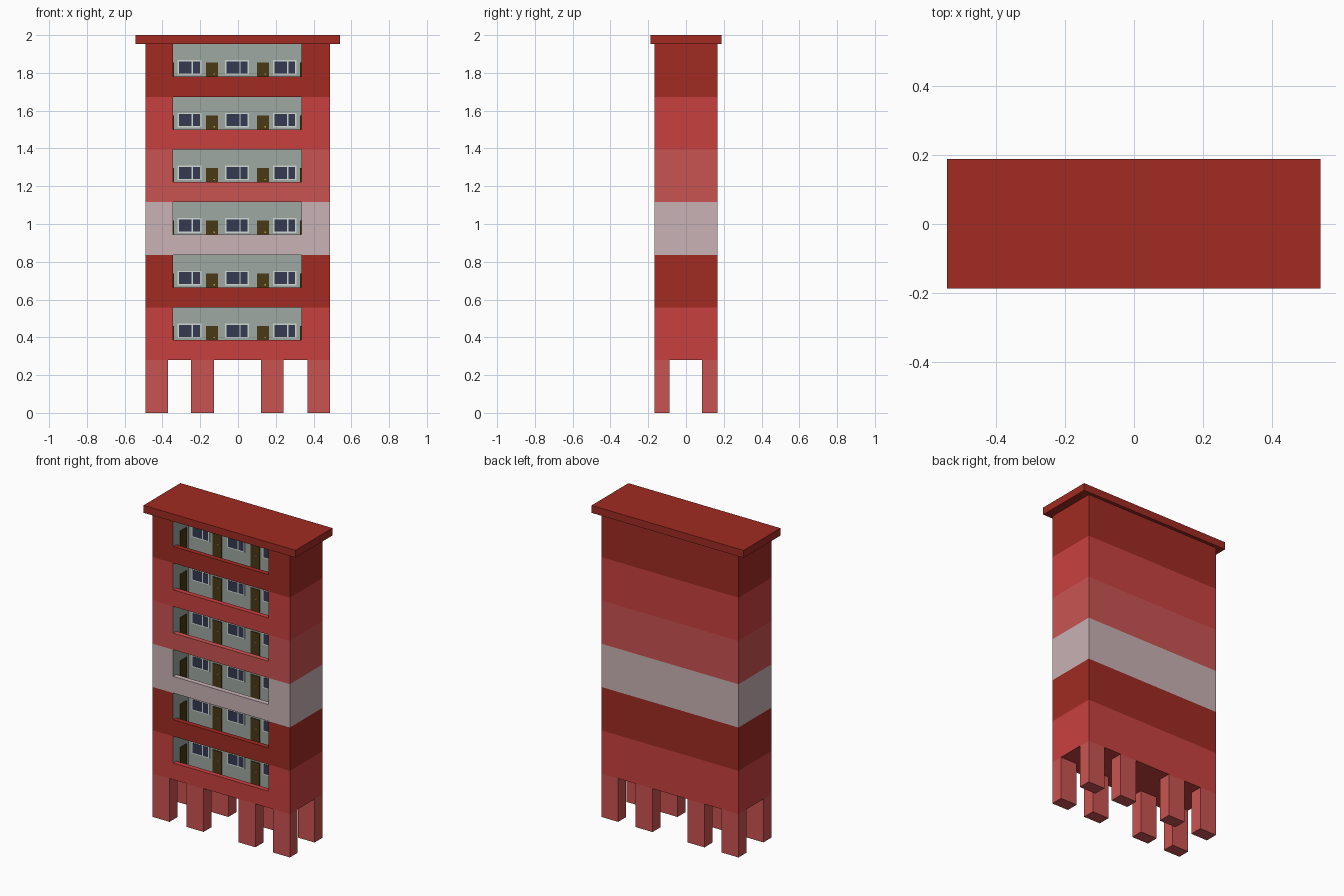
import bpy
import bmesh

if "Cube" in bpy.data.objects:
    bpy.data.objects.remove(bpy.data.objects["Cube"])


def material(name, rgb):
    """Flat material from an 8-bit display colour."""
    def linear(c):
        c /= 255
        return c / 12.92 if c <= 0.04045 else ((c + 0.055) / 1.055) ** 2.4
    colour = (*[linear(c) for c in rgb], 1)
    m = bpy.data.materials.new(name)
    m.use_nodes = True
    m.diffuse_color = colour
    node = next(n for n in m.node_tree.nodes if n.type == 'BSDF_PRINCIPLED')
    node.inputs["Base Color"].default_value = colour
    return m


DARK = material("dark red", (161, 43, 34))
RED = material("red", (201, 64, 64))
CORAL = material("coral", (201, 84, 82))
PINK = material("pale pink", (201, 178, 181))
GREY = material("grey green wall", (157, 168, 161))
DOOR = material("door brown", (74, 56, 20))
GLASS = material("window glass", (52, 58, 80))
FRAME = material("window frame white", (212, 216, 212))
BRASS = material("brass knob", (200, 165, 60))


def add_box(bm, x, y, z):
    """Box between (min, max) pairs on each axis."""
    verts = bmesh.ops.create_cube(bm, size=1)["verts"]
    for v in verts:
        v.co = [r[0] if c < 0 else r[1] for c, r in zip(v.co, (x, y, z))]


def make(name, bm, *mats):
    bmesh.ops.recalc_face_normals(bm, faces=bm.faces)
    mesh = bpy.data.meshes.new(name)
    bm.to_mesh(mesh)
    bm.free()
    for m in mats:
        mesh.materials.append(m)
    obj = bpy.data.objects.new(name, mesh)
    bpy.context.collection.objects.link(obj)
    return obj


def boxes(name, mat, ranges):
    bm = bmesh.new()
    for r in ranges:
        add_box(bm, *r)
    return make(name, bm, mat)


# Main sizes
BODY_X, BODY_Y = (-0.49, 0.487), (-0.168, 0.166)
BASE, TOP = 0.279, 1.952
STOREY = (TOP - BASE) / 6
OPEN_X = (-0.345, 0.335)
WALL_Y = -0.01          # balcony back wall
PARAPET_Y = -0.136      # inner side of the parapet
SILL = 0.107            # parapet height above storey base
FLOOR = 0.01

# Stilts
boxes("stilts", CORAL, [
    ((x, x + 0.12), y, (0, BASE))
    for x in (-0.49, -0.248, 0.122, 0.367)
    for y in ((BODY_Y[0], -0.088), (0.084, BODY_Y[1]))])

# Roof slab
boxes("roof_slab", DARK, [((-0.542, 0.541), (-0.187, 0.188), (TOP, 2.0))])


def balcony_cutter(base):
    """L-shaped profile in y and z, extruded across the opening."""
    top = base + STOREY + 0.02
    profile = [(-0.3, base + SILL), (PARAPET_Y, base + SILL),
               (PARAPET_Y, base + FLOOR), (WALL_Y, base + FLOOR),
               (WALL_Y, top), (-0.3, top)]
    bm = bmesh.new()
    face = bm.faces.new([bm.verts.new((OPEN_X[0], y, z)) for y, z in profile])
    out = bmesh.ops.extrude_face_region(bm, geom=[face])["geom"]
    for v in out:
        if isinstance(v, bmesh.types.BMVert):
            v.co.x = OPEN_X[1]
    return make("balcony_cutter", bm)


def storey(i, colour):
    base = BASE + i * STOREY
    bm = bmesh.new()
    add_box(bm, BODY_X, BODY_Y, (base, base + STOREY))
    body = make(f"storey_{i + 1}", bm, colour, GREY)
    cutter = balcony_cutter(base)
    mod = body.modifiers.new("balcony", 'BOOLEAN')
    mod.operation, mod.solver, mod.object = 'DIFFERENCE', 'EXACT', cutter
    graph = bpy.context.evaluated_depsgraph_get()
    body.data = bpy.data.meshes.new_from_object(body.evaluated_get(graph))
    body.modifiers.clear()
    bpy.data.objects.remove(cutter)
    # Grey on the balcony's back and side walls
    for p in body.data.polygons:
        c = p.center
        back = p.normal.y < -0.9 and c.y > PARAPET_Y + 0.01
        side = abs(p.normal.x) > 0.9 and OPEN_X[0] - 0.01 < c.x < OPEN_X[1] + 0.01
        p.material_index = 1 if back or side else 0

    # Windows: a frame plate with one wide and one narrow pane
    frames, panes = [], []
    for x in (-0.32, -0.068, 0.185):
        lo, hi = base + 0.117, base + 0.194
        frames.append(((x, x + 0.126), (WALL_Y - 0.005, WALL_Y), (lo, hi)))
        for a, b in ((0.008, 0.075), (0.082, 0.118)):
            panes.append(((x + a, x + b), (WALL_Y - 0.007, WALL_Y - 0.004),
                          (lo + 0.007, hi - 0.007)))
    boxes(f"window_frames_{i + 1}", FRAME, frames)
    boxes(f"window_panes_{i + 1}", GLASS, panes)

    # Doors: two on the back wall, one on each side wall
    z = (base + FLOOR, base + 0.181)
    doors = [((x, x + 0.063), (WALL_Y - 0.006, WALL_Y), z)
             for x in (-0.17, 0.1)]
    doors += [(x, (-0.1, -0.035), z) for x in
              ((OPEN_X[0], OPEN_X[0] + 0.006), (OPEN_X[1] - 0.006, OPEN_X[1]))]
    boxes(f"doors_{i + 1}", DOOR, doors)
    boxes(f"door_knobs_{i + 1}", BRASS, [
        ((x, x + 0.007), (WALL_Y - 0.012, WALL_Y - 0.005),
         (base + 0.117, base + 0.124)) for x in (-0.13, 0.14)])


for i, colour in enumerate((RED, DARK, PINK, CORAL, RED, DARK)):
    storey(i, colour)
